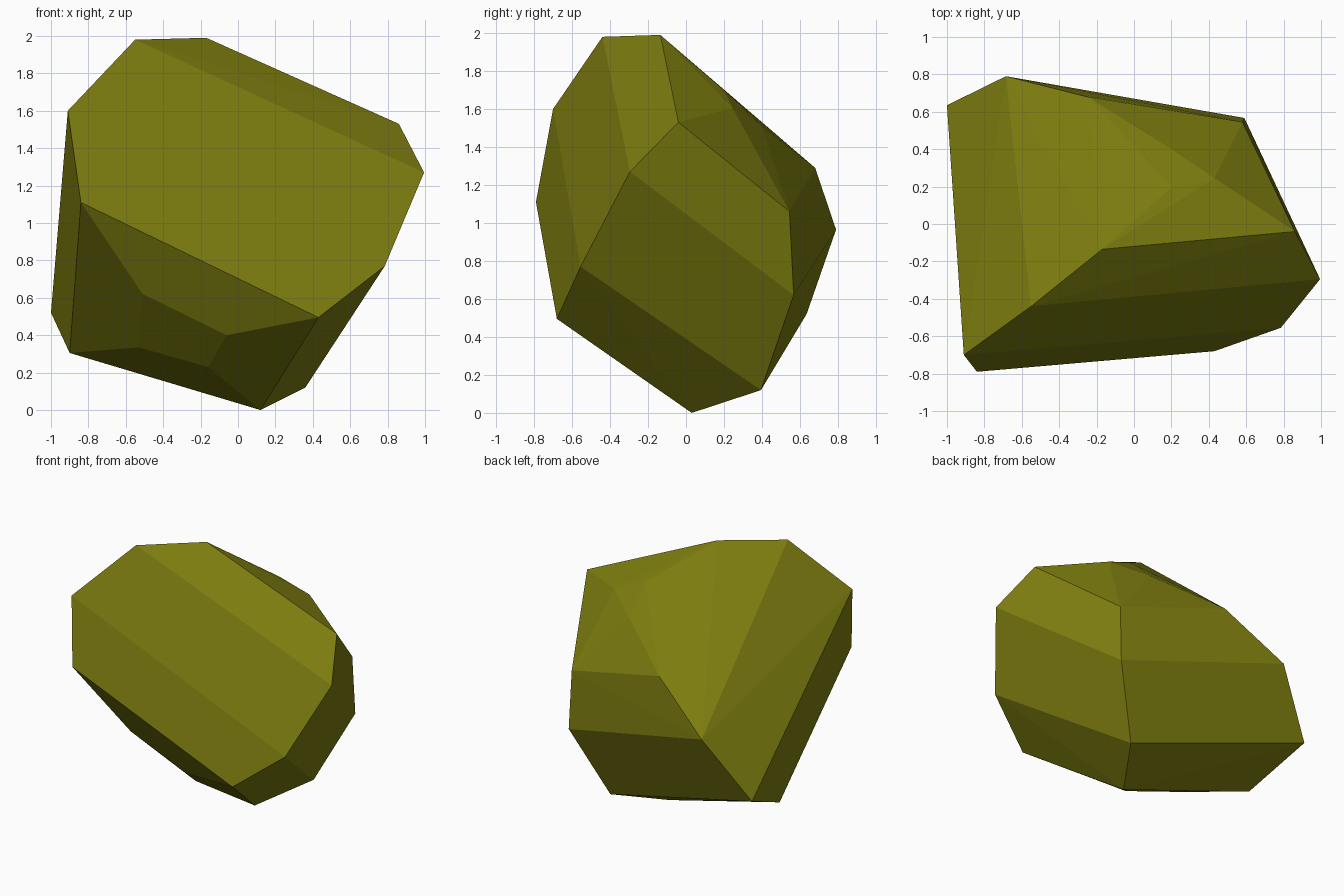
import bpy, bmesh, math

# corners of the faceted boulder, by region
crown = [(-0.55, -0.44, 1.98), (-0.17, -0.135, 1.99), (0.86, -0.04, 1.53), (-0.91, -0.70, 1.60)]
front_edge = [(0.995, -0.295, 1.27), (0.785, -0.555, 0.77), (0.43, -0.68, 0.495), (-0.84, -0.79, 1.11)]
back_edge = [(-0.685, 0.79, 0.965), (-0.25, 0.68, 1.29), (0.58, 0.545, 1.06), (0.59, 0.567, 0.62)]
base = [(0.12, 0.03, 0.0), (0.36, 0.395, 0.12), (-1.0, 0.635, 0.52), (-0.90, 0.16, 0.305)]
# small raised facets on the upper back and the lower front
upper_facet = [(0.205, 0.20, 1.70), (0.43, 0.245, 1.605), (0.36, 0.365, 1.45), (0.20, 0.40, 1.51)]
lower_facet = [(-0.51, -0.56, 0.62), (-0.06, -0.52, 0.40), (-0.16, -0.28, 0.23), (-0.53, -0.22, 0.335)]

# wrap the corners in a convex skin and merge flat neighbours
bm = bmesh.new()
for p in crown + front_edge + back_edge + base + upper_facet + lower_facet:
    bm.verts.new(p)
bmesh.ops.convex_hull(bm, input=bm.verts[:])
bmesh.ops.dissolve_limit(bm, angle_limit=math.radians(1.5), verts=bm.verts[:], edges=bm.edges[:])
bmesh.ops.recalc_face_normals(bm, faces=bm.faces[:])

mesh = bpy.data.meshes.new("boulder")
bm.to_mesh(mesh)
bm.free()

# olive stone colour
mat = bpy.data.materials.new("olive stone")
mat.diffuse_color = (0.205, 0.205, 0.005, 1)
mesh.materials.append(mat)
bpy.context.collection.objects.link(bpy.data.objects.new("boulder", mesh))
